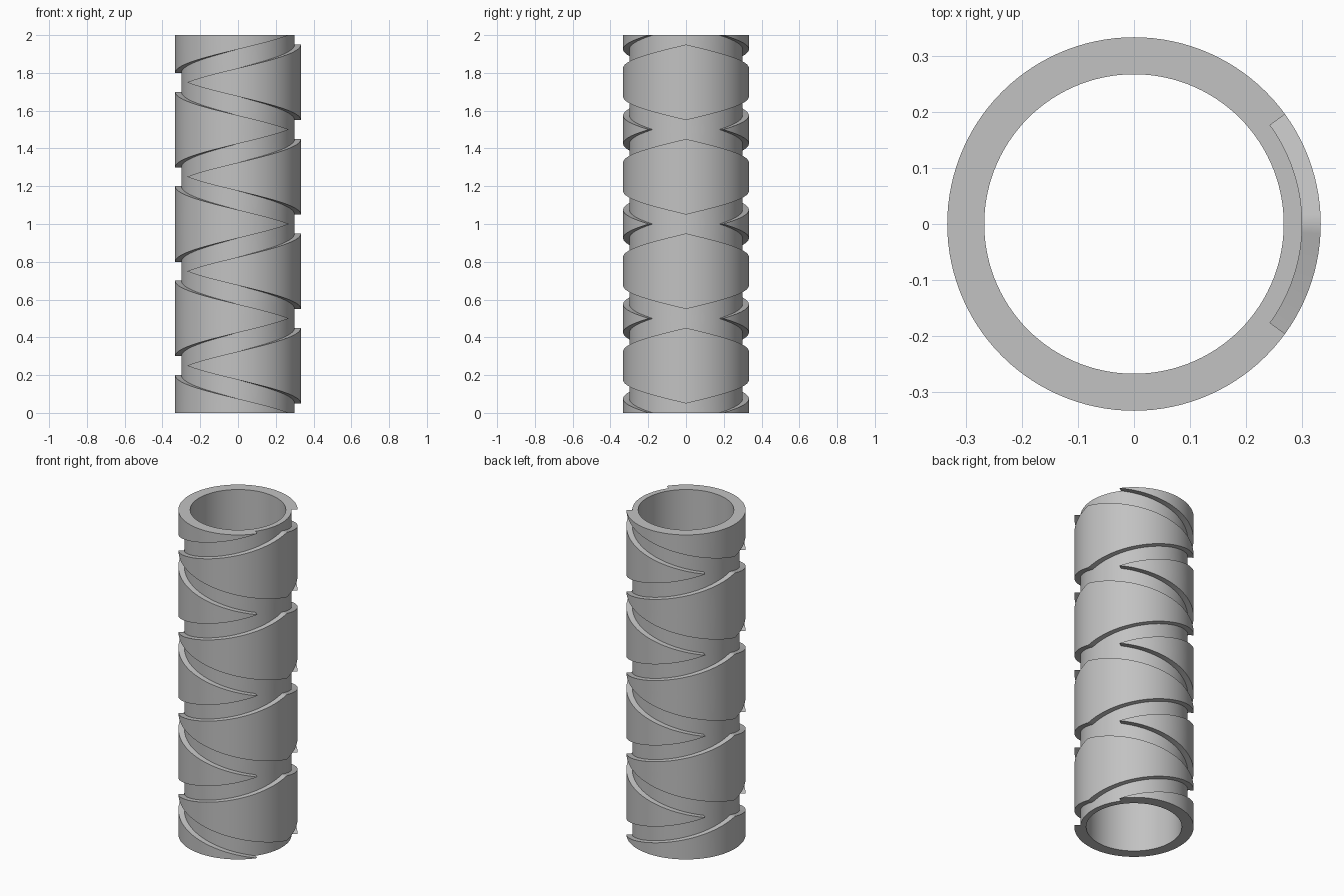
import bpy
import bmesh
import math

cube = bpy.data.objects.get("Cube")
if cube:
    bpy.data.objects.remove(cube)

HEIGHT, PITCH, HALF_GROOVE = 2.0, 0.5, 0.05
R_BORE, R_FLOOR, R_OUTER = 0.267, 0.3, 0.333
SEGMENTS = 120          # multiple of ten, so the island tips fall on a column
TURNS = round(HEIGHT / PITCH)

grey = bpy.data.materials.new("plain grey")
grey.use_nodes = True
grey.diffuse_color = (0.54, 0.54, 0.54, 1)
grey.node_tree.nodes["Principled BSDF"].inputs["Base Color"].default_value = grey.diffuse_color

bm = bmesh.new()


def point(angle, radius, z):
    return (radius * math.cos(angle), radius * math.sin(angle), z)


def add_face(*corners):
    """Face through the given corners, dropping any that coincide."""
    unique = []
    for c in corners:
        if all(math.dist(c, u) > 1e-5 for u in unique):
            unique.append(c)
    if len(unique) > 2:
        bm.faces.new([bm.verts.new(c) for c in unique])


def levels(angle):
    """Groove edge heights within one pitch; two opposite helices mirror in y."""
    centre = abs(angle) / math.pi * PITCH / 2
    low = max(centre - HALF_GROOVE, 0)
    high = min(centre + HALF_GROOVE, PITCH / 2)
    return [0, low, high, PITCH - high, PITCH - low, PITCH]


for i in range(SEGMENTS):
    a, b = (math.tau * (i + j) / SEGMENTS - math.pi for j in (0, 1))
    la, lb = levels(a), levels(b)

    # Raised islands and groove floors, alternating up each pitch
    for turn in range(TURNS):
        base = turn * PITCH
        for band in range(5):
            r = R_FLOOR if band % 2 else R_OUTER
            add_face(point(a, r, base + la[band]), point(b, r, base + lb[band]),
                     point(b, r, base + lb[band + 1]), point(a, r, base + la[band + 1]))

        # Groove walls, left out where the islands have tapered away
        for edge in range(1, 5):
            island = edge - 1 if edge % 2 else edge
            if max(la[island + 1] - la[island], lb[island + 1] - lb[island]) > 1e-5:
                za, zb = base + la[edge], base + lb[edge]
                add_face(point(a, R_FLOOR, za), point(b, R_FLOOR, zb),
                         point(b, R_OUTER, zb), point(a, R_OUTER, za))

    # Flat ends, notched where the grooves run out
    for z in (0, HEIGHT):
        rings = [(R_BORE, R_FLOOR)]
        if max(la[1], lb[1]) > 1e-5:
            rings.append((R_FLOOR, R_OUTER))
        for r0, r1 in rings:
            add_face(point(a, r0, z), point(b, r0, z), point(b, r1, z), point(a, r1, z))

    # Bore
    add_face(point(a, R_BORE, 0), point(b, R_BORE, 0),
             point(b, R_BORE, HEIGHT), point(a, R_BORE, HEIGHT))

bmesh.ops.remove_doubles(bm, verts=bm.verts, dist=1e-5)
bmesh.ops.recalc_face_normals(bm, faces=bm.faces)

mesh = bpy.data.meshes.new("grooved_sleeve")
bm.to_mesh(mesh)
bm.free()
mesh.materials.append(grey)
sleeve = bpy.data.objects.new("grooved_sleeve", mesh)
bpy.context.collection.objects.link(sleeve)

bpy.ops.object.select_all(action="DESELECT")
sleeve.select_set(True)
bpy.context.view_layer.objects.active = sleeve
bpy.ops.object.shade_smooth_by_angle(angle=math.radians(30))
